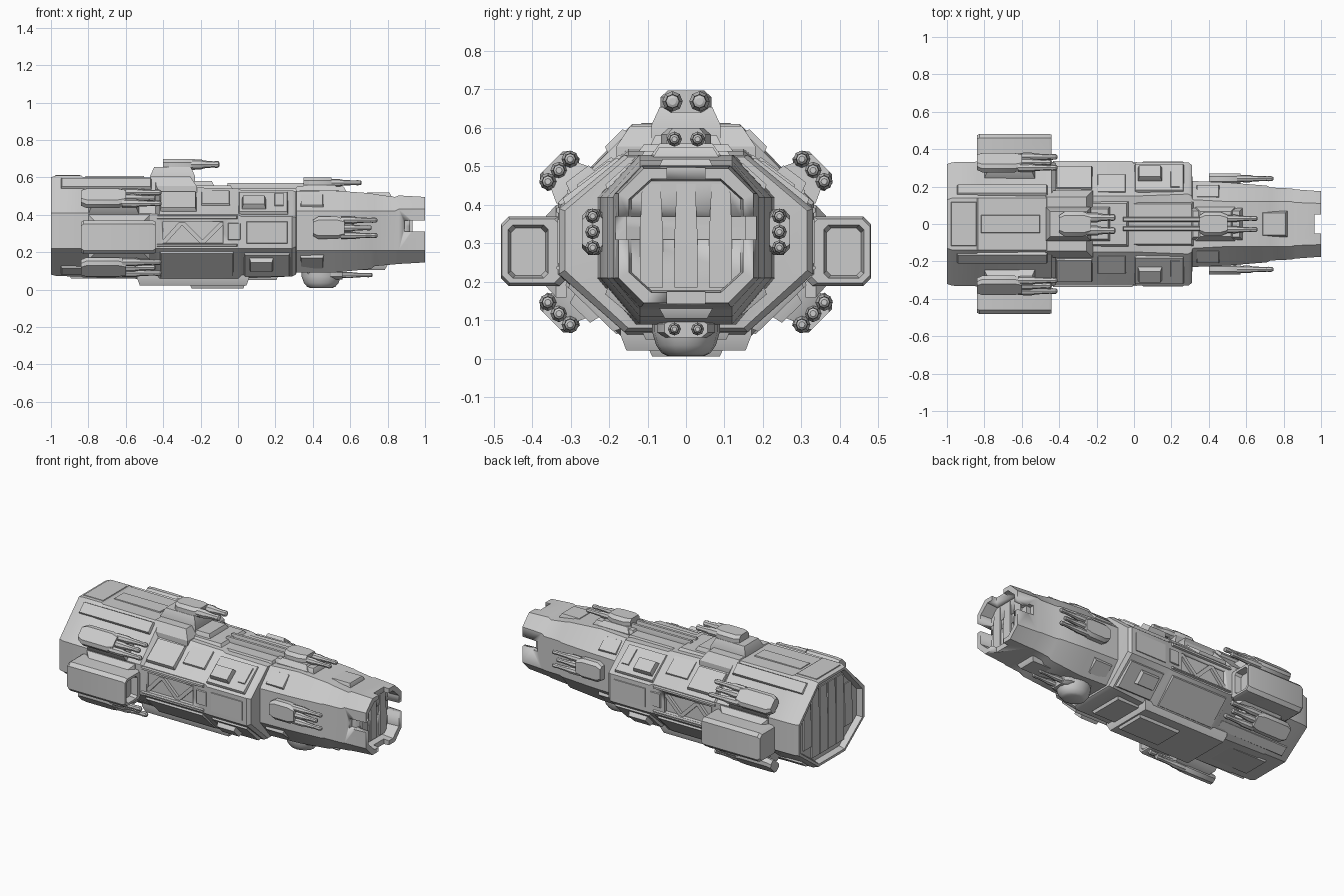
import bpy, bmesh, math
from mathutils import Vector

if "Cube" in bpy.data.objects:
    bpy.data.objects.remove(bpy.data.objects["Cube"])


def finish(bm, name, mirror=False, angle=32):
    """Turn a bmesh into a shaded object, optionally mirrored across y."""
    bmesh.ops.recalc_face_normals(bm, faces=bm.faces)
    me = bpy.data.meshes.new(name)
    bm.to_mesh(me)
    bm.free()
    ob = bpy.data.objects.new(name, me)
    bpy.context.collection.objects.link(ob)
    bpy.ops.object.select_all(action='DESELECT')
    ob.select_set(True)
    bpy.context.view_layer.objects.active = ob
    if mirror:
        m = ob.modifiers.new("Mirror", 'MIRROR')
        m.use_axis = (False, True, False)
        m.use_mirror_merge = False
    bpy.ops.object.shade_smooth_by_angle(angle=math.radians(angle))
    return ob


def loft(bm, rings):
    vs = [[bm.verts.new(p) for p in r] for r in rings]
    n = len(vs[0])
    for a, b in zip(vs, vs[1:]):
        for i in range(n):
            bm.faces.new((a[i], a[(i + 1) % n], b[(i + 1) % n], b[i]))
    bm.faces.new(vs[0][::-1])
    bm.faces.new(vs[-1])


def octagon(x, w, t, z0, z1, s0, s1, yc=0.0):
    """Eight-sided section: half width w, flat half width t, side wall s0..s1."""
    return [Vector((x, yc + y, z)) for y, z in
            ((t, z1), (w, s1), (w, s0), (t, z0), (-t, z0), (-w, s0), (-w, s1), (-t, z1))]


def mapper(y, z, a):
    """Surface frame: a = degrees from +z toward +y; maps (along, across, out)."""
    s, c = math.sin(math.radians(a)), math.cos(math.radians(a))
    return lambda l, t, n: Vector((l, y + t * c + n * s, z - t * s + n * c))


def slab(bm, f, x0, x1, t0, t1, n0, n1, taper=0.012):
    def rect(n, k):
        return [f(x0 + k, t0 + k, n), f(x1 - k, t0 + k, n),
                f(x1 - k, t1 - k, n), f(x0 + k, t1 - k, n)]
    loft(bm, [rect(n0, 0), rect(n0 + (n1 - n0) * .5, 0), rect(n1, taper)])


def barrel(bm, f, x0, x1, t, n, r):
    L = x1 - x0
    prof = ((0, 1.35), (.35, 1.4), (.45, 1.1), (.82, .85), (.86, 1), (.97, .9), (1, .5))
    loft(bm, [[f(x0 + L * u, t + r * k * math.cos(i * math.pi / 4),
                 n + r * k * math.sin(i * math.pi / 4)) for i in range(8)] for u, k in prof])


def turret(name, f, x0, xm, x1, hw, n0, n1, tubes, r, base, mirror=False):
    """Housing x0..xm, barrels to x1, standing on a wide frustum base."""
    bm = bmesh.new()
    slab(bm, f, *base, taper=.022)
    d = n1 - n0
    loft(bm, [[f(x, t * hw * k, n0 + d * n) for t, n in
               ((-1, .2), (-1, .7), (-.7, 1), (.7, 1), (1, .7), (1, .2), (.7, 0), (-.7, 0))]
              for x, k in ((x0, .7), (x0 + .03, 1), (xm - .04, 1), (xm, .75))])
    for i, t in enumerate(tubes):
        barrel(bm, f, xm - .02, x1 - .03 * (i % 2) * (len(tubes) > 2), t, n0 + d * .5, r)
    return finish(bm, name, mirror)


def cut(target, name, boxes):
    for i, (x0, x1, y0, y1, z0, z1) in enumerate(boxes):
        bm = bmesh.new()
        slab(bm, mapper(0, 0, 0), x0, x1, y0, y1, z0, z1, 0)
        c = finish(bm, f"{name}_{i}")
        c.hide_render = True
        m = target.modifiers.new("Cut", 'BOOLEAN')
        m.operation, m.object, m.solver = 'DIFFERENCE', c, 'EXACT'
        bpy.context.view_layer.objects.active = target
        bpy.ops.object.modifier_apply(modifier=m.name)
        bpy.data.objects.remove(c)


# Main hull: recessed stern, engine block, mid body, tapering bow with open mouth
bm = bmesh.new()
loft(bm, [octagon(*s) for s in (
    (-.965, .29, .12, .105, .575, .23, .395), (-1, .30, .125, .095, .585, .225, .40),
    (-1, .32, .13, .08, .60, .22, .41), (-.97, .33, .14, .072, .61, .22, .41),
    (-.84, .333, .14, .07, .61, .22, .41), (-.83, .333, .14, .065, .603, .22, .41),
    (-.44, .333, .14, .055, .60, .22, .405), (-.42, .325, .15, .04, .55, .22, .40),
    (.0, .325, .15, .04, .54, .22, .40), (.02, .33, .15, .06, .53, .22, .39),
    (.29, .33, .16, .07, .53, .22, .39), (.31, .315, .15, .08, .525, .23, .385),
    (.312, .23, .13, .09, .525, .21, .42), (.50, .222, .12, .09, .53, .21, .42),
    (.71, .205, .12, .11, .515, .21, .42), (.73, .195, .12, .125, .51, .21, .42),
    (.84, .19, .12, .135, .495, .21, .42), (.86, .185, .115, .137, .503, .21, .43),
    (1, .175, .11, .145, .495, .21, .43), (1, .148, .09, .172, .468, .225, .415),
    (.925, .142, .09, .178, .462, .225, .415))])
hull = finish(bm, "hull")
cut(hull, "notch", [(.92, 1.1, -.3, .3, .31, .37), (.965, 1.1, -.05, .05, .1, .6),
                    (.89, .93, .155, .3, .31, .37), (.89, .93, -.3, -.155, .31, .37),
                    (-.40, -.08, .305, .4, .245, .365), (-.40, -.08, -.4, -.305, .245, .365)])
bpy.context.view_layer.objects.active = hull
bpy.ops.object.shade_smooth_by_angle(angle=math.radians(20))

# Bay door ribs inside the mouth and slats on the stern
bm = bmesh.new()
fx = mapper(0, 0, 0)
for y in (-.09, 0, .09):
    slab(bm, fx, .91, .934, y - .03, y + .03, .185, .455, .006)
finish(bm, "bay_door_ribs")
bm = bmesh.new()
for y in (-.2, -.12, -.04, .04, .12, .2):
    top = .545 if abs(y) < .15 else .47
    slab(bm, fx, -.975, -.955, y - .037, y + .037, .68 - top, top, .004)
finish(bm, "stern_slats")

# Side truss bars inside the recesses
bm = bmesh.new()
for xa, za, xb, zb in ((-.40, .25, -.30, .36), (-.30, .36, -.19, .25), (-.19, .25, -.08, .36)):
    loft(bm, [[Vector((x + dx, y, z)) for dx, y in ((-.016, .29), (.016, .29), (.016, .322), (-.016, .322))]
              for x, z in ((xa, za), (xb, zb))])
finish(bm, "side_truss", True)

# Side pods with recessed front faces
bm = bmesh.new()
loft(bm, [octagon(x, w, w - c, z0, z1, z0 + c, z1 - c, yc) for x, yc, w, z0, z1, c in (
    (-.84, .395, .08, .20, .36, .02), (-.825, .395, .086, .19, .37, .02),
    (-.455, .395, .086, .19, .37, .02), (-.44, .40, .078, .197, .363, .02),
    (-.44, .41, .052, .21, .348, .012), (-.48, .41, .045, .217, .34, .012))])
slab(bm, mapper(.33, .28, 90), -.80, -.47, -.12, .12, -.02, .035, .03)
finish(bm, "side_pod", True)

# Spine decks and rails
bm = bmesh.new()
up, down = mapper(0, 0, 0), mapper(0, 0, 180)
for x0, x1, w, z0, z1, k in ((-.50, -.22, .18, .5, .605, .035), (-.42, -.12, .10, .5, .58, .02),
                             (-.42, -.02, .13, .5, .557, .02),
                             (-.06, .32, .12, .5, .54, .012), (-.98, -.84, .12, .58, .613, .004),
                             (-.82, -.5, .05, .58, .607, .004), (.30, .58, .085, .5, .55, .015),
                             (.68, .82, .07, .48, .52, .01)):
    slab(bm, up, x0, x1, -w, w, z0, z1, k)
for y in (-.025, .025):
    slab(bm, up, -.06, .38, y - .013, y + .013, .53, .57, .005)
finish(bm, "spine_deck")

# Stepped keel
bm = bmesh.new()
for x0, x1, w, n0, n1, k in ((-.54, .06, .17, -.1, -.022, .015), (-.26, .04, .10, -.06, -.006, .012),
                             (.04, .22, .12, -.12, -.05, .015), (-.9, -.52, .09, -.1, -.06, .006),
                             (.56, .8, .07, -.16, -.105, .015)):
    slab(bm, down, x0, x1, -w, w, n0, n1, k)
finish(bm, "keel")

# Raised armour plates and hatches on the slanted and side faces
bm = bmesh.new()
hi, lo = mapper(.24, .465, 37), mapper(.24, .135, 136)
rear_hi, rear_lo = mapper(.237, .51, 45), mapper(.237, .145, 142)
bow_hi, bow_lo = mapper(.17, .472, 42), mapper(.17, .15, 140)
side = mapper(.322, .31, 90)
for f, x0, x1, t0, t1, n1 in (
        (hi, -.42, -.22, -.08, .08, .02), (hi, -.20, -.04, -.10, .03, .012),
        (hi, .0, .27, -.09, .10, .01), (hi, .02, .15, -.02, .07, .038),
        (hi, .19, .25, -.07, .05, .016), (lo, -.42, -.02, -.10, .10, .01),
        (lo, .03, .28, -.09, .09, .01), (lo, .06, .19, -.06, .03, .036),
        (rear_hi, -.95, -.46, -.12, -.04, .01), (rear_lo, -.95, -.46, .03, .10, .009),
        (side, -.44, .0, -.09, -.062, .014), (side, -.44, .0, .062, .085, .014),
        (side, .04, .27, -.06, .07, .012), (side, -.06, .02, -.05, .05, .01),
        (bow_hi, .33, .46, -.05, .05, .012), (bow_lo, .33, .46, -.05, .05, .012)):
    slab(bm, f, x0, x1, t0, t1, -.03, n1, .008)
finish(bm, "armour_plates", True)

# Rear diagonal turrets (three barrels each)
tri = (-.041, 0, .041)
for name, z, a in (("rear_upper_turret", .46, 45), ("rear_lower_turret", .148, 135)):
    turret(name, mapper(.30, z, a), -.84, -.60, -.41, .06, .015, .07, tri, .016,
           (-.80, -.53, -.065, .065, -.06, .035), True)

# Bow side turrets, then the turrets along the centre line
turret("bow_side_turret", mapper(.20, .33, 90), .40, .57, .745, .06, .015, .07, tri, .014,
       (.41, .56, -.065, .065, -.03, .03), True)
turret("main_top_turret", mapper(0, .60, 0), -.40, -.23, -.10, .066, .04, .098, (-.035, .035), .019,
       (-.47, -.23, -.09, .09, -.04, .055))
turret("bow_top_turret", mapper(0, .53, 0), .35, .50, .66, .065, .012, .07, (-.03, .03), .014,
       (.33, .54, -.09, .09, -.03, .03))
turret("bow_lower_turret", mapper(0, .10, 180), .37, .56, .72, .075, .0, .045, (-.03, .03), .012,
       (.36, .54, -.08, .08, -.05, .03))

# Rounded dome under the bow turret
bm = bmesh.new()
loft(bm, [[Vector((.445 + .105 * k * math.cos(i * math.pi / 8), .088 * k * math.sin(i * math.pi / 8), z))
           for i in range(16)] for z, k in ((.12, 1), (.07, 1), (.035, .88), (.015, .72), (.008, .55))])
finish(bm, "bow_lower_dome")
